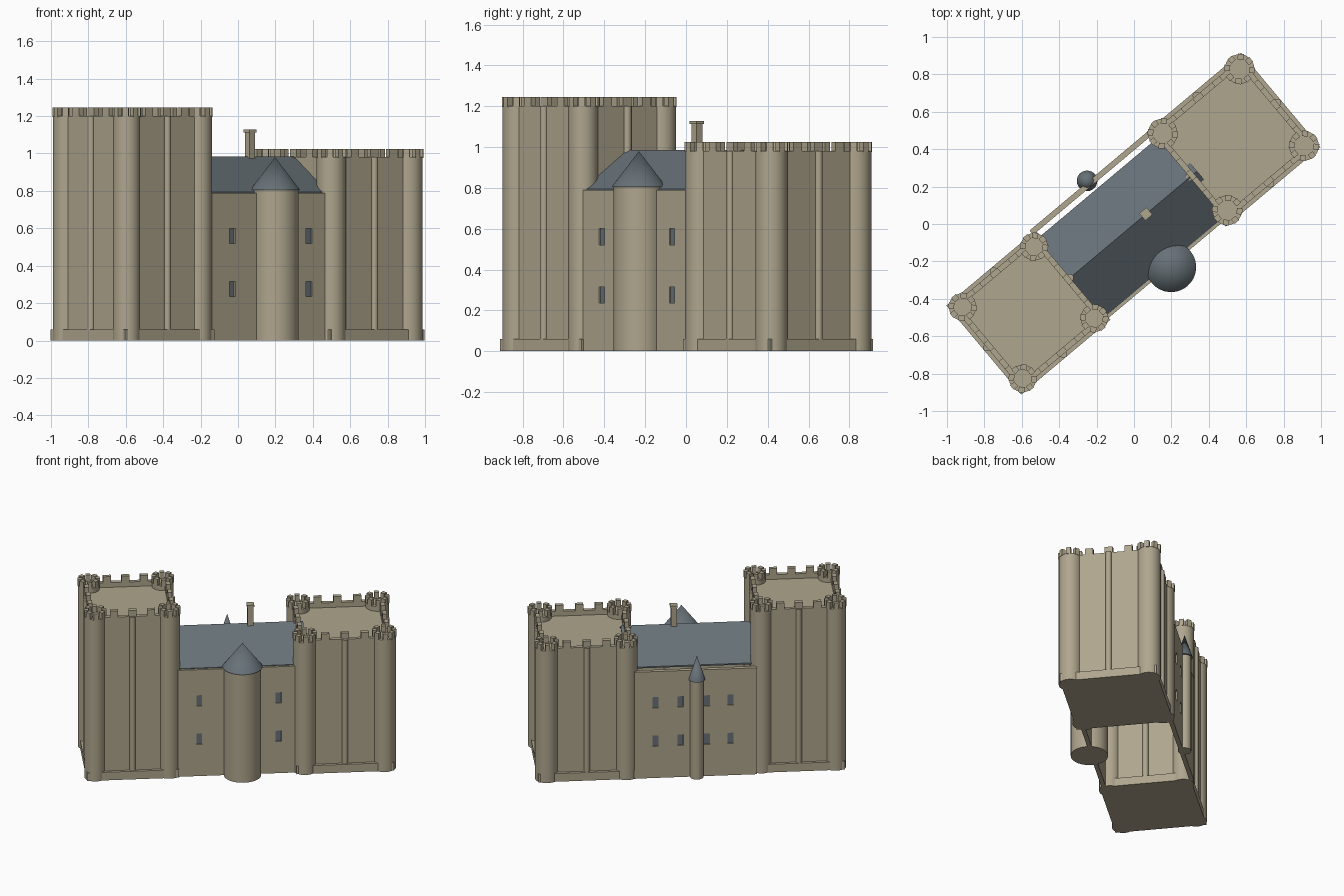
import bpy, bmesh, math
from mathutils import Matrix, Vector

if "Cube" in bpy.data.objects:
    bpy.data.objects.remove(bpy.data.objects["Cube"])

# the whole castle stands turned on the ground
TURN = Matrix.Rotation(math.radians(40), 4, 'Z')


def material(name, rgb):
    m = bpy.data.materials.new(name)
    m.use_nodes = True
    m.diffuse_color = (*rgb, 1)
    m.node_tree.nodes["Principled BSDF"].inputs["Base Color"].default_value = (*rgb, 1)
    return m


stone = material("stone", (0.43, 0.38, 0.27))
slate = material("slate", (0.135, 0.165, 0.185))


def box(bm, lo, hi, angle=0):
    """Box between two corners, turned about its own centre."""
    lo, hi = Vector(lo), Vector(hi)
    size = Matrix.Diagonal((*(hi - lo), 1))
    bmesh.ops.create_cube(bm, size=1, matrix=Matrix.Translation((lo + hi) / 2)
                          @ Matrix.Rotation(angle, 4, 'Z') @ size)


def round_part(bm, x, y, z0, z1, r0, r1, sides=32):
    """Cylinder or cone standing between two heights."""
    bmesh.ops.create_cone(bm, cap_ends=True, segments=sides, radius1=r0, radius2=r1,
                          depth=z1 - z0, matrix=Matrix.Translation((x, y, (z0 + z1) / 2)))


def finish(bm, name, mat, smooth=False):
    bmesh.ops.recalc_face_normals(bm, faces=bm.faces)
    mesh = bpy.data.meshes.new(name)
    bm.to_mesh(mesh)
    bm.free()
    mesh.materials.append(mat)
    ob = bpy.data.objects.new(name, mesh)
    bpy.context.collection.objects.link(ob)
    ob.matrix_world = TURN
    if smooth:
        bpy.ops.object.select_all(action='DESELECT')
        ob.select_set(True)
        bpy.context.view_layer.objects.active = ob
        bpy.ops.object.shade_smooth_by_angle(angle=math.radians(35))
    return ob


def tower(name, cx, cy, half, r, plinth, top):
    """Square keep with round corner turrets, pilasters and battlements."""
    wall, deck, thick, tooth = half + 0.04, top - 0.035, 0.03, 0.045

    # solid body and projecting plinth
    bm = bmesh.new()
    box(bm, (cx - wall, cy - wall, 0), (cx + wall, cy + wall, deck))
    finish(bm, name + "_walls", stone)
    bm = bmesh.new()
    box(bm, (cx - plinth, cy - plinth, 0), (cx + plinth, cy + plinth, 0.06))
    finish(bm, name + "_plinth", stone)

    turrets, shafts, teeth, parapet = (bmesh.new() for _ in range(4))
    for k in range(4):
        a = k * math.pi / 2
        out = Vector((math.cos(a), math.sin(a), 0))
        side = Vector((-out.y, out.x, 0))
        centre = Vector((cx, cy, 0))

        # corner turret with a crown of merlons
        c = centre + (out + side) * half
        round_part(turrets, c.x, c.y, 0, top, r, r)
        for j in range(8):
            b = j * math.pi / 4
            p = c + Vector((math.cos(b), math.sin(b), 0)) * (r - 0.013)
            box(teeth, (p.x - 0.015, p.y - 0.016, top - 0.005),
                (p.x + 0.015, p.y + 0.016, top + tooth), b)

        # pilaster on the middle of each face
        p = centre + out * wall
        round_part(shafts, p.x, p.y, 0, top, 0.02, 0.02, 16)

        # parapet with three merlons
        p = centre + out * (wall - thick / 2)
        box(parapet, (p.x - thick / 2, p.y - half, deck - 0.01),
            (p.x + thick / 2, p.y + half, top), a)
        for t in (-0.5, 0, 0.5):
            q = p + side * half * t
            box(teeth, (q.x - thick / 2, q.y - 0.027, top - 0.005),
                (q.x + thick / 2, q.y + 0.027, top + tooth), a)
    # parapet boxes were turned about their centres, so they follow each face
    finish(turrets, name + "_corner_turrets", stone, True)
    finish(shafts, name + "_pilasters", stone, True)
    finish(parapet, name + "_parapet", stone)
    finish(teeth, name + "_merlons", stone)


tower("tall_tower", -0.737, 0, 0.25, 0.073, 0.311, 1.2)
tower("low_tower", 0.697, 0.004, 0.268, 0.079, 0.33, 0.98)


def hall_wall(name, y0, y1, outward, columns):
    """Thin curtain wall with recessed windows in two rows."""
    bm = bmesh.new()
    box(bm, (-0.45, y0, 0), (0.39, y1, 0.79))
    wall = finish(bm, name, stone)
    holes, panes = bmesh.new(), bmesh.new()
    face = y1 if outward > 0 else y0
    back = face - outward * 0.012
    for x in columns:
        for z in (0.275, 0.56):
            box(holes, (x - 0.02, min(back, face + outward * 0.02), z - 0.04),
                (x + 0.02, max(back, face + outward * 0.02), z + 0.04))
            box(panes, (x - 0.02, back - 0.003, z - 0.04), (x + 0.02, back + 0.003, z + 0.04))
    cutter = finish(holes, name + "_window_cutter", stone)
    cutter.hide_render = True
    cutter.hide_viewport = True
    cutter.display_type = 'WIRE'
    mod = wall.modifiers.new("windows", 'BOOLEAN')
    mod.operation, mod.solver, mod.object = 'DIFFERENCE', 'EXACT', cutter
    finish(panes, name + "_windows", slate)


hall_wall("front_hall_wall", -0.297, -0.267, -1, (-0.288, 0.247))
hall_wall("back_hall_wall", 0.302, 0.332, 1, (-0.273, -0.113, 0.067, 0.235))

# gabled hall roof, a thin folded sheet
bm = bmesh.new()
profile = [(-0.28, 0.795), (0, 0.985), (0.272, 0.8), (0.272, 0.79), (0, 0.975), (-0.28, 0.785)]
ends = [[bm.verts.new((x, y, z)) for y, z in profile] for x in (-0.46, 0.44)]
for i in range(len(profile)):
    j = (i + 1) % len(profile)
    bm.faces.new((ends[0][i], ends[0][j], ends[1][j], ends[1][i]))
for e in ends:
    bm.faces.new(e)
finish(bm, "hall_roof", slate)

# chimney with cap
bm = bmesh.new()
box(bm, (0.064, -0.019, 0.95), (0.102, 0.019, 1.115))
box(bm, (0.058, -0.025, 1.113), (0.108, 0.025, 1.127))
finish(bm, "chimney", stone)

# round stair turrets with conical roofs: x, y, radius, eave height, tip, cone radius
for name, x, y, r, eave, tip, cone in (
        ("front_stair_turret", 0.004, -0.304, 0.126, 0.805, 0.98, 0.134),
        ("back_stair_turret", -0.044, 0.338, 0.045, 0.725, 0.9, 0.055)):
    bm = bmesh.new()
    round_part(bm, x, y, 0, eave, r, r)
    finish(bm, name, stone, True)
    bm = bmesh.new()
    round_part(bm, x, y, eave, tip, cone, 0)
    finish(bm, name + "_roof", slate, True)
